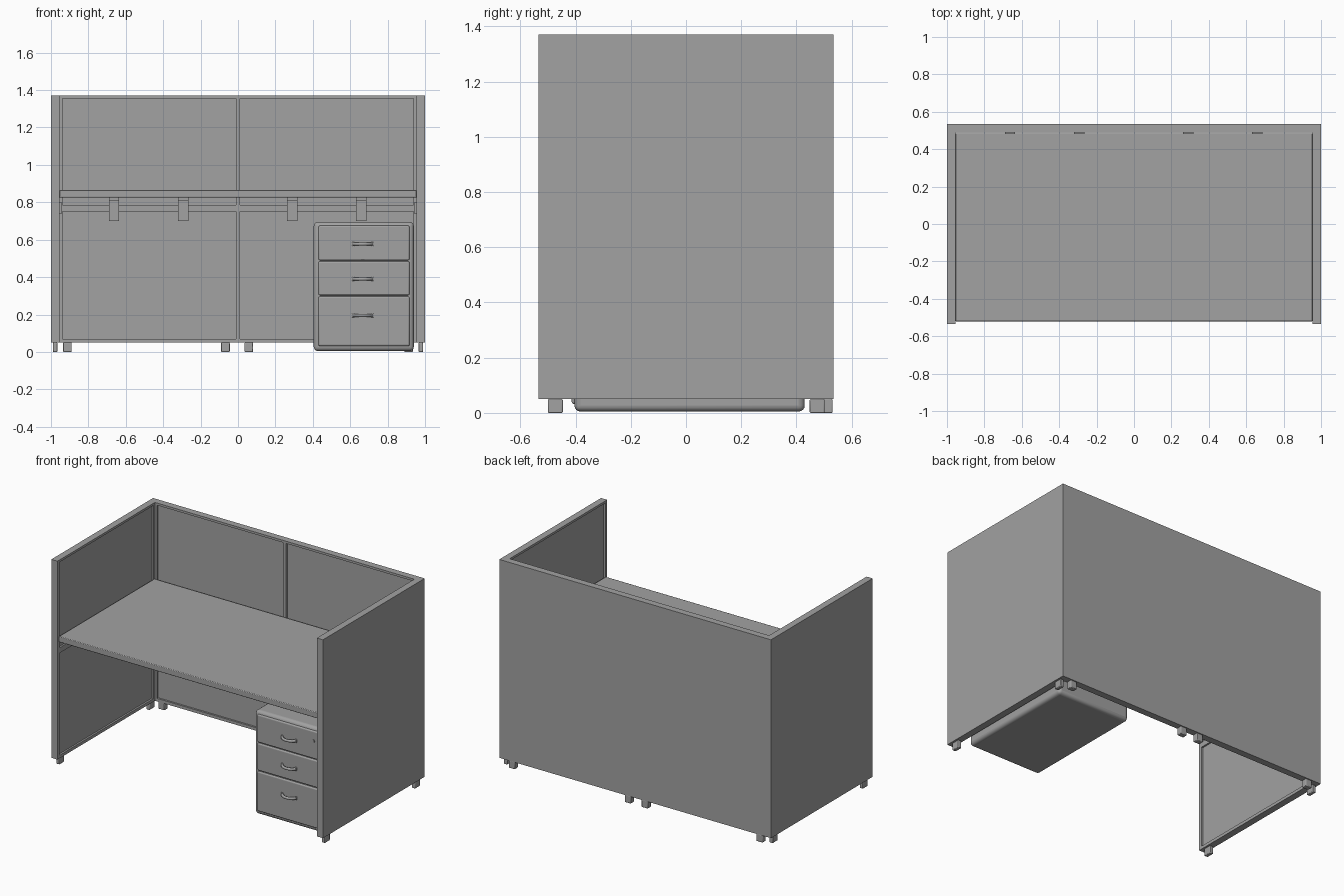
import bpy
import math

cube = bpy.data.objects.get("Cube")
if cube:
    bpy.data.objects.remove(cube, do_unlink=True)

grey = bpy.data.materials.new("plain_grey")
grey.use_nodes = True
grey.diffuse_color = (0.36, 0.36, 0.36, 1)
grey.node_tree.nodes["Principled BSDF"].inputs["Base Color"].default_value = grey.diffuse_color


def box(name, x, y, z, bevel=0, segments=2):
    """Box from (low, high) ranges, optionally with rounded edges."""
    spans = (x, y, z)
    bpy.ops.mesh.primitive_cube_add(size=1, location=[sum(s) / 2 for s in spans])
    ob = bpy.context.object
    ob.name = name
    ob.scale = [abs(s[1] - s[0]) for s in spans]
    bpy.ops.object.transform_apply(location=False, rotation=False, scale=True)
    ob.data.materials.append(grey)
    if bevel:
        mod = ob.modifiers.new("rounding", "BEVEL")
        mod.width, mod.segments = bevel, segments
        bpy.ops.object.shade_smooth_by_angle(angle=math.radians(35))
    return ob


BOTTOM, TOP = 0.05, 1.37
BACK, INNER = 0.535, 0.49
RAILS = {"bottom_rail": (BOTTOM, 0.07), "middle_rail": (0.75, 0.785), "top_rail": (1.355, TOP)}
LIP = 0.012

# Back partition: flat outside, framed cells inside
box("back_panel", (-0.955, 0.955), (INNER + LIP, BACK), (BOTTOM, TOP))
for rail, z in RAILS.items():
    box("back_" + rail, (-0.955, 0.955), (INNER, INNER + LIP), z)
for x in (-0.947, 0, 0.947):
    half = 0.012 if x == 0 else 0.008
    box("back_post", (x - half, x + half), (INNER, INNER + LIP), (BOTTOM, TOP))

# Side partitions with the same framing
for name, s in (("left", 1), ("right", -1)):
    lip = (s * 0.955, s * (0.955 + LIP))
    box(name + "_panel", (s * (0.955 + LIP), s), (-BACK, BACK), (BOTTOM, TOP))
    for rail, z in RAILS.items():
        box(f"{name}_{rail}", lip, (-BACK, BACK), z)
    box(name + "_front_post", lip, (-BACK, -BACK + 0.02), (BOTTOM, TOP))
    box(name + "_back_post", lip, (INNER - 0.015, BACK), (BOTTOM, TOP))
    box(name + "_desk_bracket", (s * 0.94, s * 0.956), (-0.08, 0.08), (0.74, 0.80))
    for y in (-0.473, 0.475):
        box(name + "_foot", (s * 0.965, s * 0.99), (y - 0.027, y + 0.027), (0, BOTTOM), 0.004)

# Feet under the back partition
for x in (-0.912, -0.067, 0.058, 0.912):
    box("back_foot", (x - 0.023, x + 0.023), (0.496, 0.531), (0, BOTTOM), 0.004)

# Desktop and its L-shaped brackets
box("desktop", (-0.955, 0.955), (-0.52, 0.485), (0.826, 0.865), 0.004)
for x in (-0.663, -0.293, 0.29, 0.66):
    span = (x - 0.028, x + 0.028)
    box("bracket_plate", span, (0.465, INNER), (0.70, 0.826))
    box("bracket_arm", span, (0.20, 0.47), (0.806, 0.826))

# Drawer pedestal with rounded shell
box("pedestal_body", (0.405, 0.94), (-0.404, 0.43), (0.005, 0.695), 0.022, 4)


def handle(x, z):
    """Bowed pull with two mounting ends."""
    curve = bpy.data.curves.new("drawer_handle", "CURVE")
    curve.dimensions = "3D"
    curve.bevel_depth = 0.009
    curve.bevel_resolution = 2
    curve.use_fill_caps = True
    spline = curve.splines.new("POLY")
    count = 12
    spline.points.add(count)
    for i, p in enumerate(spline.points):
        t = i / count
        bow = math.sin(math.pi * t) ** 0.6
        p.co = (x - 0.05 + 0.1 * t, -0.414 - 0.03 * bow, z, 1)
    curve.materials.append(grey)
    bpy.context.collection.objects.link(bpy.data.objects.new("drawer_handle", curve))
    for s in (-1, 1):
        box("handle_mount", (x + s * 0.044, x + s * 0.058), (-0.422, -0.41),
            (z - 0.011, z + 0.011), 0.003)


for (low, high), grip in (((0.49, 0.675), 0.577), ((0.303, 0.484), 0.39), ((0.032, 0.296), 0.195)):
    box("drawer_front", (0.43, 0.917), (-0.414, -0.39), (low, high), 0.008, 3)
    handle(0.667, grip)

# Lock on the top drawer
bpy.ops.mesh.primitive_cylinder_add(vertices=16, radius=0.01, depth=0.008,
                                    location=(0.845, -0.415, 0.61),
                                    rotation=(math.pi / 2, 0, 0))
lock = bpy.context.object
lock.name = "drawer_lock"
lock.data.materials.append(grey)
bpy.ops.object.shade_smooth_by_angle(angle=math.radians(35))
